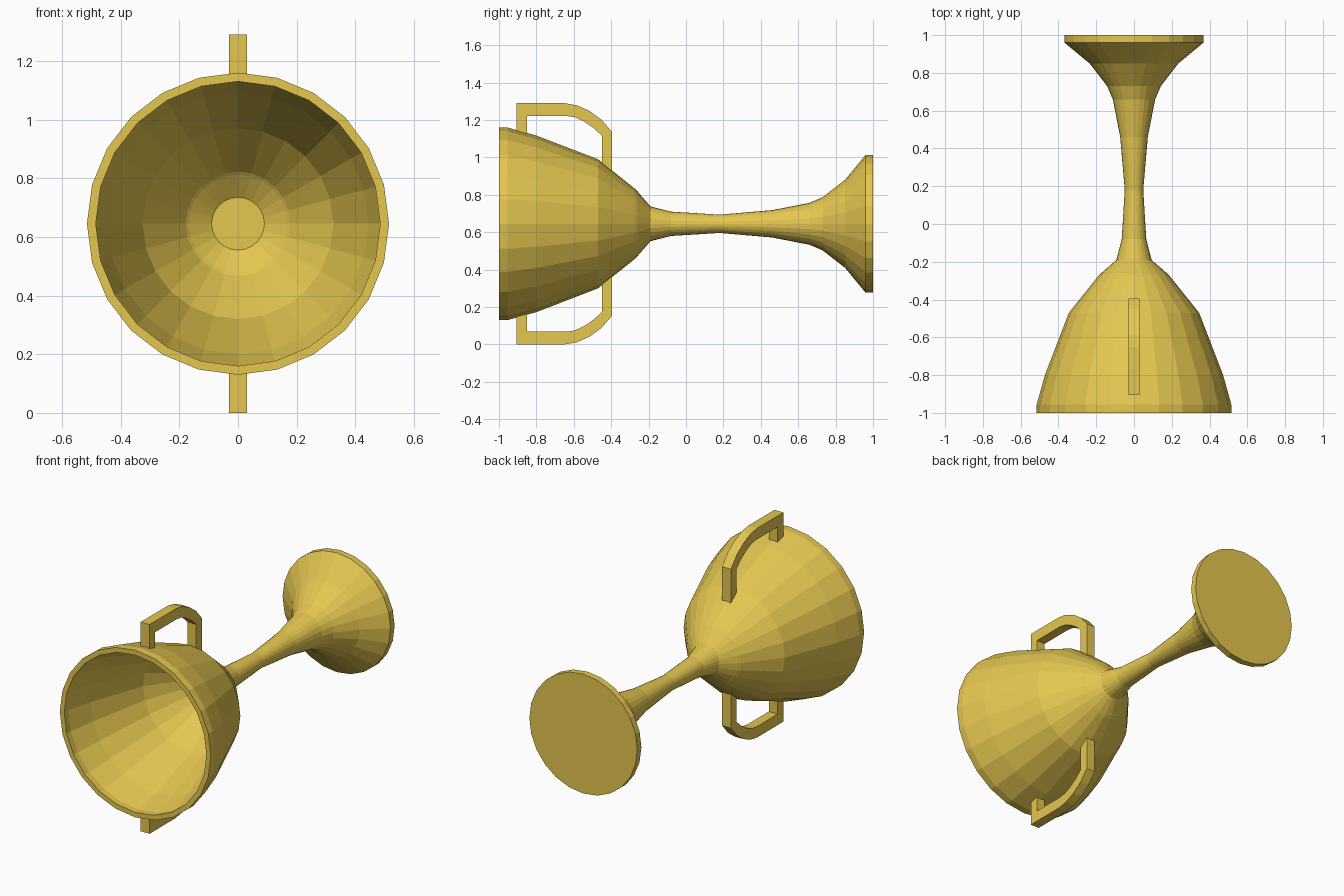
import bpy, bmesh, math

if "Cube" in bpy.data.objects:
    bpy.data.objects.remove(bpy.data.objects["Cube"])

CZ = 0.645   # height of the cup's axis
SIDES = 24

gold = bpy.data.materials.new("gold")
gold.diffuse_color = (0.78, 0.57, 0.08, 1)
gold.use_nodes = True
gold.node_tree.nodes["Principled BSDF"].inputs["Base Color"].default_value = gold.diffuse_color


def finish(bm, name):
    bmesh.ops.recalc_face_normals(bm, faces=bm.faces)
    mesh = bpy.data.meshes.new(name)
    bm.to_mesh(mesh)
    bm.free()
    mesh.materials.append(gold)
    obj = bpy.data.objects.new(name, mesh)
    obj.location.z = CZ
    bpy.context.collection.objects.link(obj)
    return obj


def lathe(name, profile):
    """Turn (y, radius) points around the y axis, capping both ends."""
    bm = bmesh.new()
    rings = []
    for y, r in profile:
        angles = [2 * math.pi * i / SIDES for i in range(SIDES)]
        rings.append([bm.verts.new((r * math.sin(a), y, r * math.cos(a))) for a in angles])
    for a, b in zip(rings, rings[1:]):
        for i in range(SIDES):
            j = (i + 1) % SIDES
            bm.faces.new((a[i], a[j], b[j], b[i]))
    bm.faces.new(rings[0])
    bm.faces.new(rings[-1])
    return finish(bm, name)


def handle(name, outer, inner, half_width):
    """Rectangular bar between an outer and an inner (y, z) path."""
    bm = bmesh.new()
    rows = []
    for (yo, zo), (yi, zi) in zip(outer, inner):
        w = half_width
        rows.append([bm.verts.new(c) for c in
                     ((-w, yo, zo), (w, yo, zo), (w, yi, zi), (-w, yi, zi))])
    for a, b in zip(rows, rows[1:]):
        for i in range(4):
            j = (i + 1) % 4
            bm.faces.new((a[i], a[j], b[j], b[i]))
    bm.faces.new(rows[0])
    bm.faces.new(rows[-1])
    return finish(bm, name)


# Cup lying on its side: bowl interior, rim, bowl exterior, stem and foot
inside = [(-0.20, 0.09), (-0.26, 0.175), (-0.46, 0.325), (-0.80, 0.445),
          (-0.96, 0.485), (-1.0, 0.485)]
outside = [(-1.0, 0.515), (-0.955, 0.515), (-0.80, 0.472), (-0.47, 0.345),
           (-0.27, 0.185), (-0.19, 0.093), (-0.08, 0.065), (0.18, 0.049),
           (0.46, 0.073), (0.66, 0.112), (0.73, 0.142), (0.85, 0.235),
           (0.96, 0.368), (1.0, 0.368)]
lathe("goblet", inside + outside)

# Pair of handles, mirrored above and below the axis
outer = [(-0.905, 0.475), (-0.905, 0.645), (-0.65, 0.645), (-0.585, 0.634),
         (-0.515, 0.603), (-0.45, 0.555), (-0.395, 0.49), (-0.395, 0.275)]
inner = [(-0.85, 0.475), (-0.85, 0.577), (-0.64, 0.577), (-0.595, 0.570),
         (-0.545, 0.547), (-0.495, 0.513), (-0.45, 0.472), (-0.45, 0.32)]
grips = handle("handles", outer, inner, 0.03)
mirror = grips.modifiers.new("mirror", 'MIRROR')
mirror.use_axis = (False, False, True)
